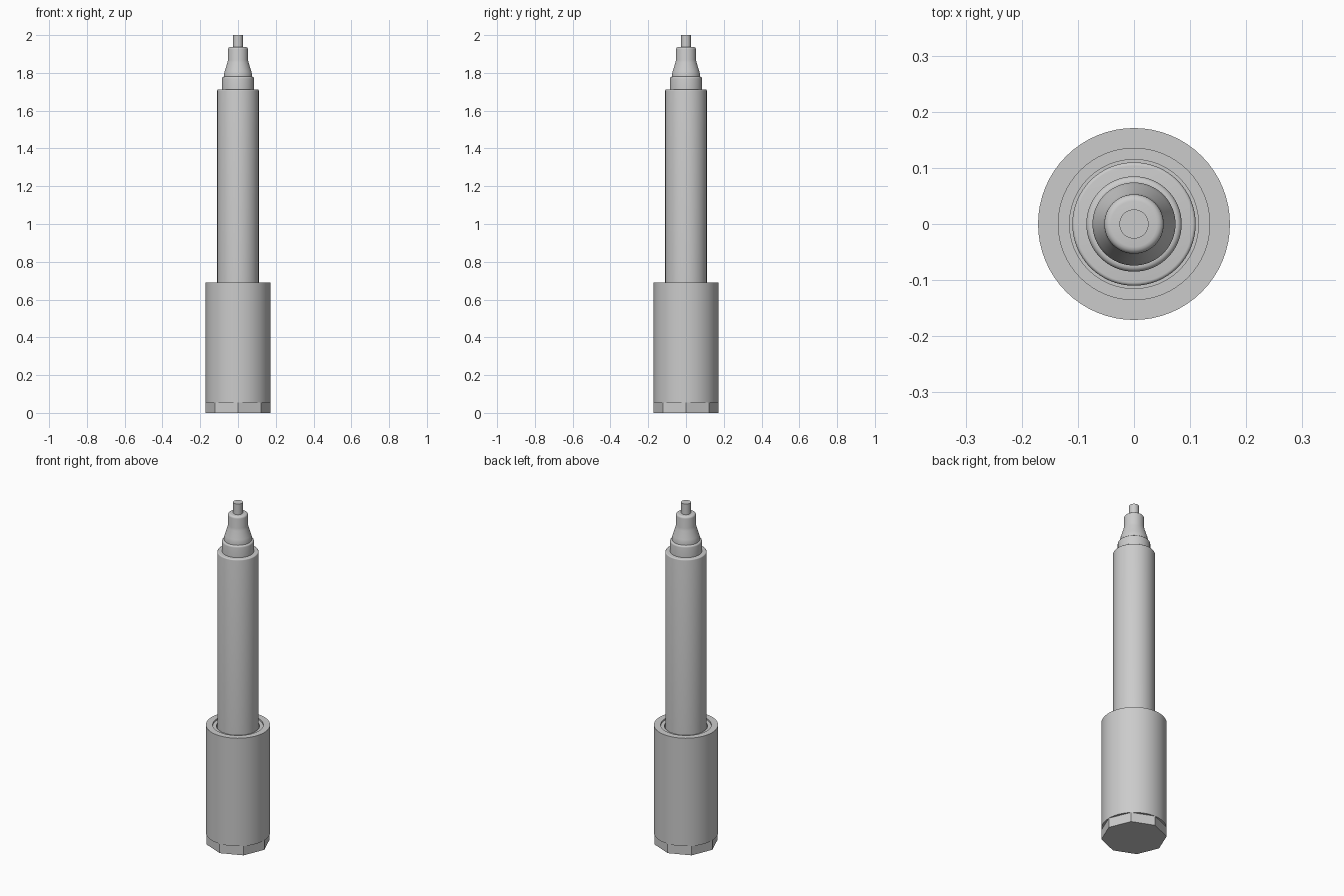
import bpy, bmesh, math

cube = bpy.data.objects.get("Cube")
if cube:
    bpy.data.objects.remove(cube, do_unlink=True)

grey = bpy.data.materials.new("plain_grey")
grey.use_nodes = True
colour = (0.6, 0.6, 0.6, 1)
grey.diffuse_color = colour
grey.node_tree.nodes["Principled BSDF"].inputs["Base Color"].default_value = colour


def lathe(name, profile, sides=64, smooth=True):
    """Spin a (radius, height) profile about z; radius 0 closes the end."""
    bm = bmesh.new()
    verts = [bm.verts.new((r, 0, z)) for r, z in profile]
    edges = [bm.edges.new(pair) for pair in zip(verts, verts[1:])]
    bmesh.ops.spin(bm, geom=verts + edges, cent=(0, 0, 0), axis=(0, 0, 1),
                   angle=math.tau, steps=sides)
    bmesh.ops.remove_doubles(bm, verts=bm.verts, dist=0.0001)
    bmesh.ops.recalc_face_normals(bm, faces=bm.faces)
    mesh = bpy.data.meshes.new(name)
    bm.to_mesh(mesh)
    bm.free()
    mesh.materials.append(grey)
    obj = bpy.data.objects.new(name, mesh)
    bpy.context.collection.objects.link(obj)
    if smooth:
        bpy.ops.object.select_all(action="DESELECT")
        obj.select_set(True)
        bpy.context.view_layer.objects.active = obj
        bpy.ops.object.shade_smooth_by_angle(angle=math.radians(35))
    return obj


def rounded(radius, top, bevel, steps=4):
    """Profile points of a rounded outer top edge."""
    turns = [math.pi / 2 * i / steps for i in range(steps + 1)]
    return [(radius - bevel + bevel * math.cos(a), top - bevel + bevel * math.sin(a))
            for a in turns]


# Eight-sided end plug
lathe("cap_end", [(0, 0), (0.171, 0), (0.171, 0.06), (0, 0.06)], sides=8, smooth=False)

# Cap sleeve with a shallow stepped mouth around the barrel
lathe("cap_sleeve", [(0, 0.055), (0.171, 0.055), (0.171, 0.69), (0.135, 0.69),
                     (0.135, 0.682), (0.115, 0.682), (0.115, 0.64), (0, 0.64)])

# Long barrel with a softened shoulder
lathe("barrel", [(0, 0.6), (0.11, 0.6)] + rounded(0.11, 1.712, 0.006) + [(0, 1.712)])

# Collar, tapered nose and nose end
lathe("collar", [(0, 1.7), (0.085, 1.7)] + rounded(0.085, 1.78, 0.010) + [(0, 1.78)])
lathe("nose", [(0, 1.77), (0.074, 1.77), (0.074, 1.795), (0.07, 1.81), (0.056, 1.855),
               (0.053, 1.87)] + rounded(0.053, 1.937, 0.012) + [(0, 1.937)])

# Writing tip
lathe("tip", [(0, 1.92), (0.026, 1.92), (0.026, 2), (0, 2)], sides=48)
